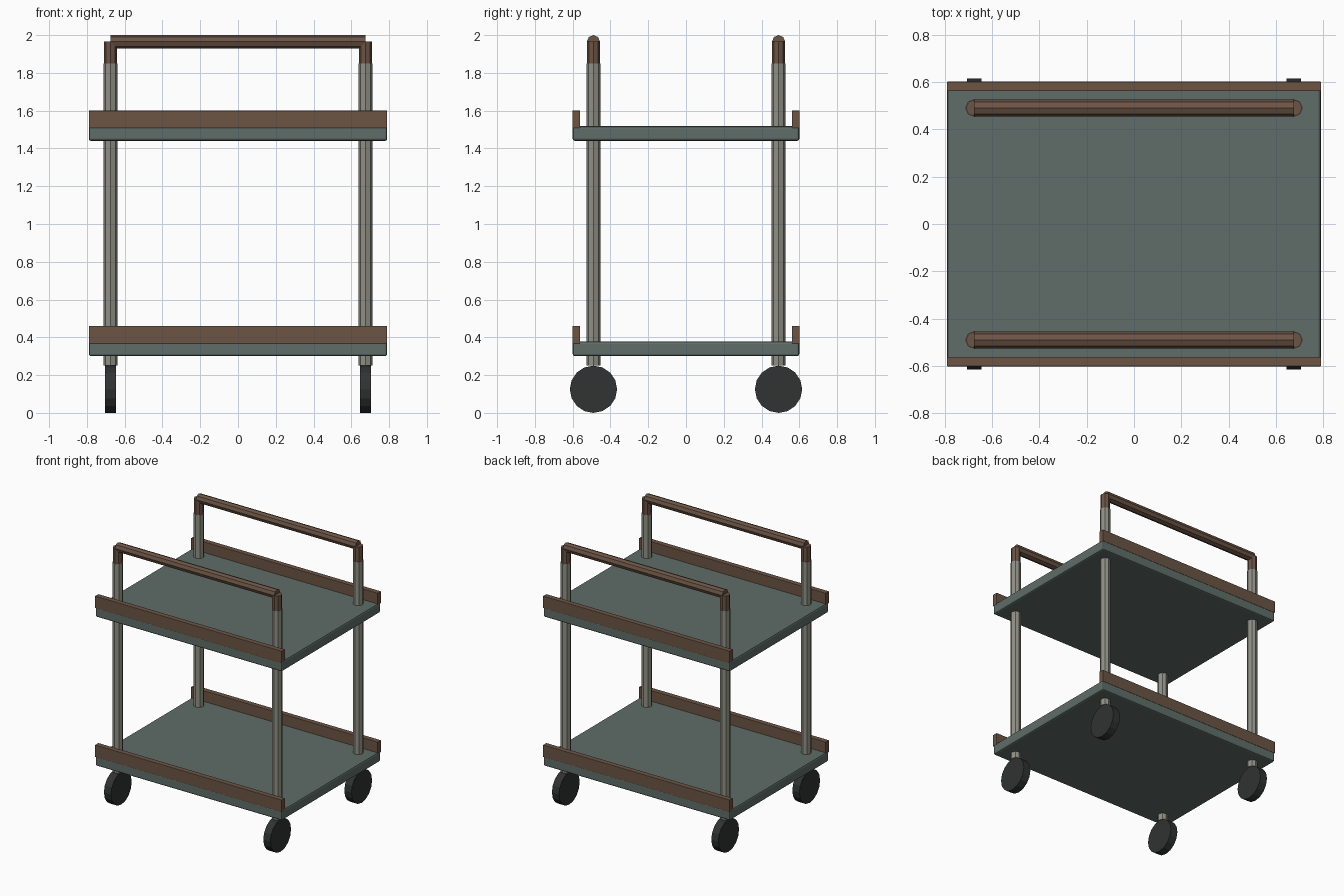
import bpy
from math import pi

if "Cube" in bpy.data.objects:
    bpy.data.objects.remove(bpy.data.objects["Cube"])


def material(name, rgb):
    m = bpy.data.materials.new(name)
    m.diffuse_color = (*rgb, 1)
    m.use_nodes = True
    m.node_tree.nodes["Principled BSDF"].inputs["Base Color"].default_value = m.diffuse_color
    return m


TEAL = material("teal_paint", (0.115, 0.155, 0.14))
WOOD = material("wood", (0.15, 0.09, 0.06))
METAL = material("metal", (0.28, 0.28, 0.24))
RUBBER = material("rubber", (0.03, 0.033, 0.032))


def box(name, center, size, mat, bevel=0):
    bpy.ops.mesh.primitive_cube_add(size=1, location=center)
    ob = bpy.context.object
    ob.name = name
    ob.scale = size
    bpy.ops.object.transform_apply(location=False, rotation=False, scale=True)
    ob.data.materials.append(mat)
    if bevel:
        mod = ob.modifiers.new("edge_bevel", 'BEVEL')
        mod.width = bevel
        mod.segments = 2
    return ob


def rod(name, center, radius, length, sides, mat, along_x=False):
    bpy.ops.mesh.primitive_cylinder_add(
        vertices=sides, radius=radius, depth=length, location=center,
        rotation=(0, pi / 2 if along_x else 0, 0))
    ob = bpy.context.object
    ob.name = name
    ob.data.materials.append(mat)
    return ob


POST_X, POST_Y = 0.675, 0.49

# Two trays, each with a wooden rail along the front and back
for level, z in (("lower", 0.30), ("upper", 1.44)):
    box(f"{level}_shelf", (0, 0, z + 0.039), (1.58, 1.20, 0.078), TEAL, 0.012)
    for side, s in (("front", -1), ("back", 1)):
        box(f"{level}_{side}_rail", (0, s * 0.581, z + 0.114),
            (1.58, 0.04, 0.092), WOOD, 0.002)

for side, sy in (("front", -1), ("back", 1)):
    y = sy * POST_Y
    # Handle bar across the top of each pair of posts
    rod(f"{side}_handle_bar", (0, y, 1.965), 0.035, 2 * POST_X, 8, WOOD, True)
    for end, sx in (("left", -1), ("right", 1)):
        x = sx * POST_X
        # Post, wooden handle upright and wheel at each corner
        rod(f"{side}_{end}_post", (x, y, 1.05), 0.038, 1.60, 8, METAL)
        rod(f"{side}_{end}_handle_upright", (x, y, 1.9075), 0.035, 0.115, 8, WOOD)
        rod(f"{side}_{end}_wheel", (x, y, 0.125), 0.125, 0.06, 16, RUBBER, True)
